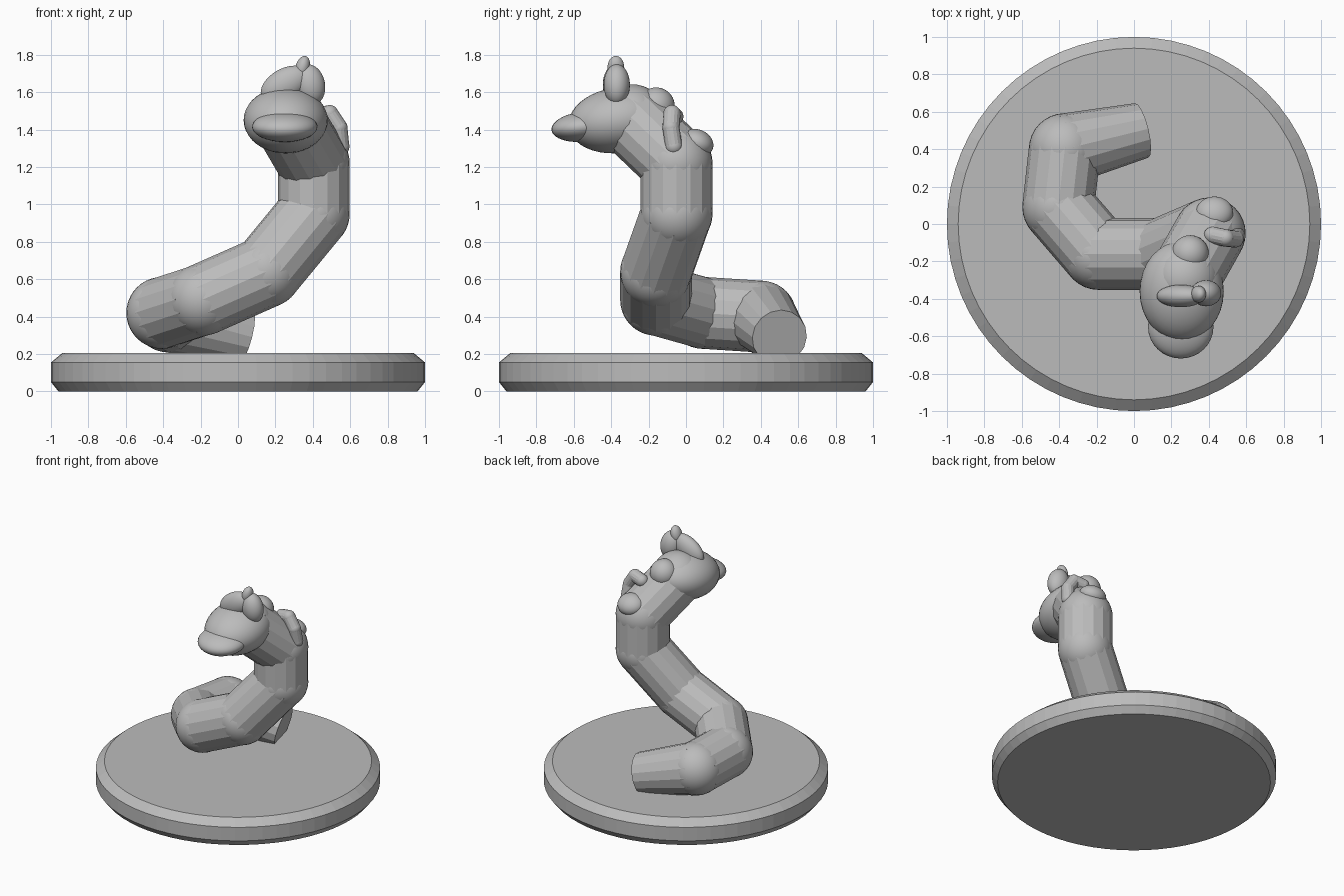
import bpy, bmesh, math
from mathutils import Vector, Matrix

cube = bpy.data.objects.get("Cube")
if cube:
    bpy.data.objects.remove(cube, do_unlink=True)

grey = bpy.data.materials.new("plain_grey")
grey.use_nodes = True
grey.diffuse_color = (0.5, 0.5, 0.5, 1)
grey.node_tree.nodes["Principled BSDF"].inputs["Base Color"].default_value = (0.5, 0.5, 0.5, 1)


def finish(bm, name, smooth):
    mesh = bpy.data.meshes.new(name)
    for f in bm.faces:
        f.smooth = smooth
    bm.to_mesh(mesh)
    bm.free()
    mesh.materials.append(grey)
    obj = bpy.data.objects.new(name, mesh)
    bpy.context.collection.objects.link(obj)
    return obj


def blob(name, centre, radii, lean=0, pitch=0):
    """Ellipsoid; lean turns about y, pitch about x (degrees)."""
    bm = bmesh.new()
    bmesh.ops.create_uvsphere(bm, u_segments=32, v_segments=20, radius=1)
    turn = Matrix.Rotation(math.radians(lean), 4, 'Y') @ Matrix.Rotation(math.radians(pitch), 4, 'X')
    bm.transform(Matrix.Translation(centre) @ turn @ Matrix.Diagonal((*radii, 1)))
    return finish(bm, name, True)


def tube(name, a, b, ra, rb, sides=16):
    a, b = Vector(a), Vector(b)
    bm = bmesh.new()
    bmesh.ops.create_cone(bm, cap_ends=True, segments=sides, radius1=ra, radius2=rb,
                          depth=(b - a).length)
    turn = (b - a).to_track_quat('Z', 'Y').to_matrix().to_4x4()
    bm.transform(Matrix.Translation((a + b) / 2) @ turn)
    return finish(bm, name, False)


# Round base with chamfered rims, spun from a profile
bm = bmesh.new()
profile = [(0.96, 0), (1, 0.05), (1, 0.155), (0.94, 0.205)]
rings = []
for r, z in profile:
    rings.append([bm.verts.new((r * math.cos(i * math.tau / 64), r * math.sin(i * math.tau / 64), z))
                  for i in range(64)])
for low, high in zip(rings, rings[1:]):
    for i in range(64):
        j = (i + 1) % 64
        bm.faces.new((low[i], low[j], high[j], high[i]))
bm.faces.new(rings[0][::-1])
bm.faces.new(rings[-1])
finish(bm, "base", False)

# Coiled body: tapered tail, then straight tubes with ball joints
joints = [(-0.37, 0.40, 0.40), (-0.405, 0.09, 0.42), (-0.19, -0.16, 0.49), (0.15, -0.16, 0.64),
          (0.405, -0.05, 0.95), (0.405, -0.05, 1.22), (0.27, -0.29, 1.45)]
radius = 0.192
tube("tail", joints[0], (0.04, 0.5, 0.29), radius, 0.15)
for i, point in enumerate(joints):
    blob(f"body_joint_{i}", point, (radius,) * 3)
    if i:
        tube(f"body_segment_{i}", joints[i - 1], point, radius, radius)

# Head and muzzle
blob("head", (0.255, -0.36, 1.45), (0.225, 0.27, 0.175), pitch=8)
blob("muzzle", (0.25, -0.55, 1.415), (0.175, 0.17, 0.08), pitch=6)

# Ears and crest on top of the head
blob("right_ear", (0.25, -0.385, 1.64), (0.14, 0.06, 0.085), lean=-30)
blob("left_ear", (0.385, -0.37, 1.64), (0.08, 0.07, 0.11), lean=-12)
blob("crest", (0.345, -0.375, 1.73), (0.038, 0.045, 0.065), lean=15)

# Lumps behind the head and on the back of the neck
blob("nape_lump", (0.30, -0.16, 1.525), (0.1, 0.1, 0.1))
blob("back_lump", (0.43, 0.06, 1.33), (0.1, 0.09, 0.07), pitch=-25)

# Small arched handle on the left of the neck
handle = [(0.42, -0.06, 1.47), (0.49, -0.075, 1.485), (0.54, -0.08, 1.41), (0.55, -0.065, 1.31)]
for i, point in enumerate(handle):
    blob(f"handle_joint_{i}", point, (0.046,) * 3)
    if i:
        tube(f"handle_segment_{i}", handle[i - 1], point, 0.046, 0.046)
